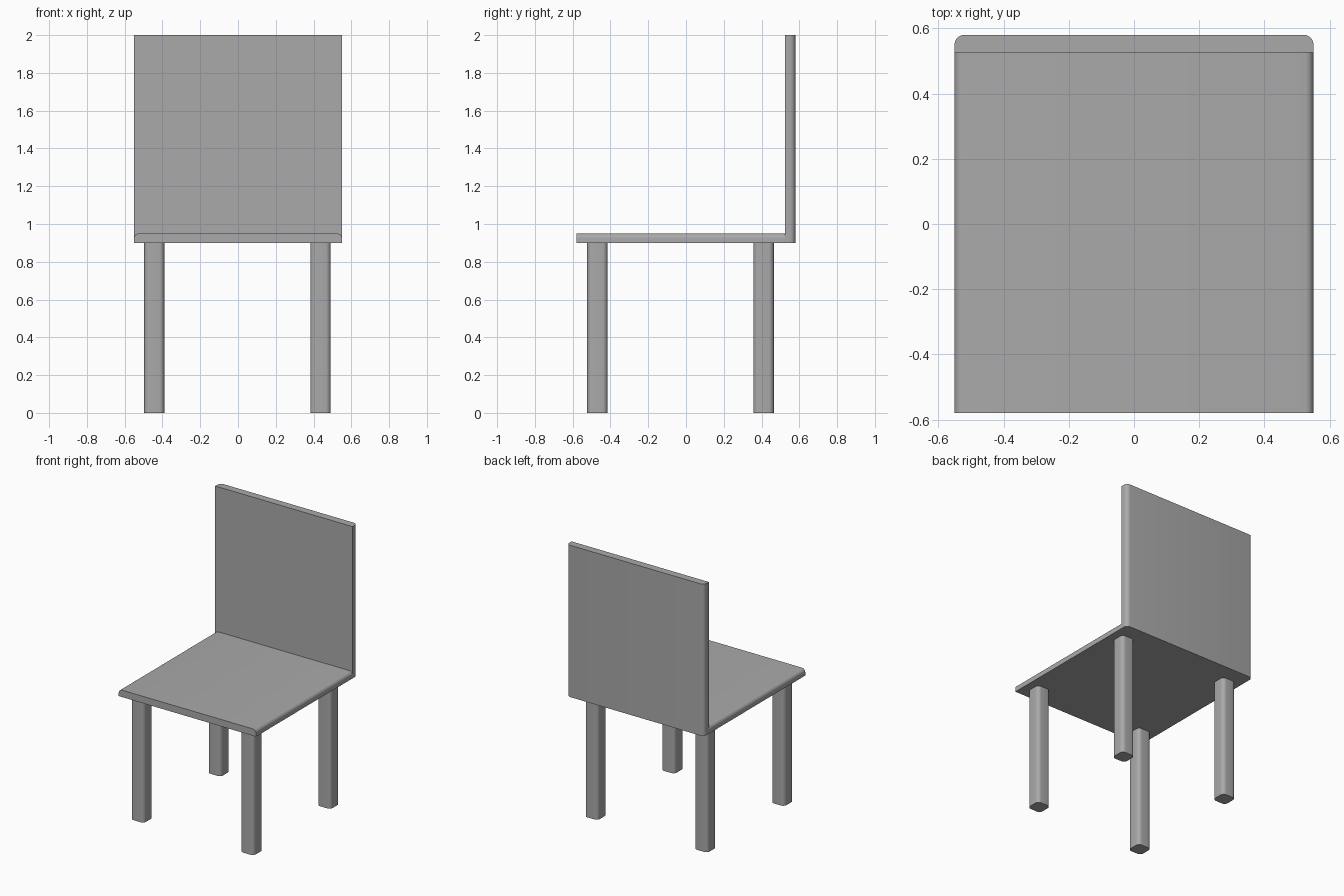
import bpy, bmesh, math

cube = bpy.data.objects.get("Cube")
if cube:
    bpy.data.objects.remove(cube, do_unlink=True)

grey = bpy.data.materials.new("grey")
grey.use_nodes = True
colour = (0.4, 0.4, 0.4, 1)
grey.diffuse_color = colour
grey.node_tree.nodes["Principled BSDF"].inputs["Base Color"].default_value = colour


def box(name, low, high, radius, is_rounded):
    """Box from low to high, rounding the edges whose (midpoint, direction) pass the test."""
    bm = bmesh.new()
    bmesh.ops.create_cube(bm, size=1)
    edges = []
    for e in bm.edges:
        middle = e.verts[0].co + e.verts[1].co
        direction = e.verts[1].co - e.verts[0].co
        if is_rounded(middle, direction):
            edges.append(e)
    for v in bm.verts:
        v.co = [a + (c + 0.5) * (b - a) for a, b, c in zip(low, high, v.co)]
    bmesh.ops.bevel(bm, geom=edges, offset=radius, segments=6, profile=0.5, affect='EDGES')
    mesh = bpy.data.meshes.new(name)
    bm.to_mesh(mesh)
    bm.free()
    mesh.materials.append(grey)
    obj = bpy.data.objects.new(name, mesh)
    bpy.context.collection.objects.link(obj)
    bpy.ops.object.select_all(action='DESELECT')
    obj.select_set(True)
    bpy.context.view_layer.objects.active = obj
    bpy.ops.object.shade_smooth_by_angle(angle=math.radians(30))


# Seat slab, with its upper side edges rounded
box("seat", (-0.55, -0.58, 0.9), (0.55, 0.525, 0.95), 0.025,
    lambda m, d: abs(d.y) > 0.5 and m.z > 0)

# Back panel, with its rear upright edges rounded
box("backrest", (-0.55, 0.525, 0.9), (0.55, 0.58, 2), 0.03,
    lambda m, d: abs(d.z) > 0.5 and m.y > 0)

# Four legs with rounded upright edges
for side, x in (("right", -0.443), ("left", 0.437)):
    for end, y in (("front", -0.469), ("back", 0.411)):
        box(f"{end}_{side}_leg", (x - 0.054, y - 0.054, 0), (x + 0.054, y + 0.054, 0.9),
            0.027, lambda m, d: abs(d.z) > 0.5)
